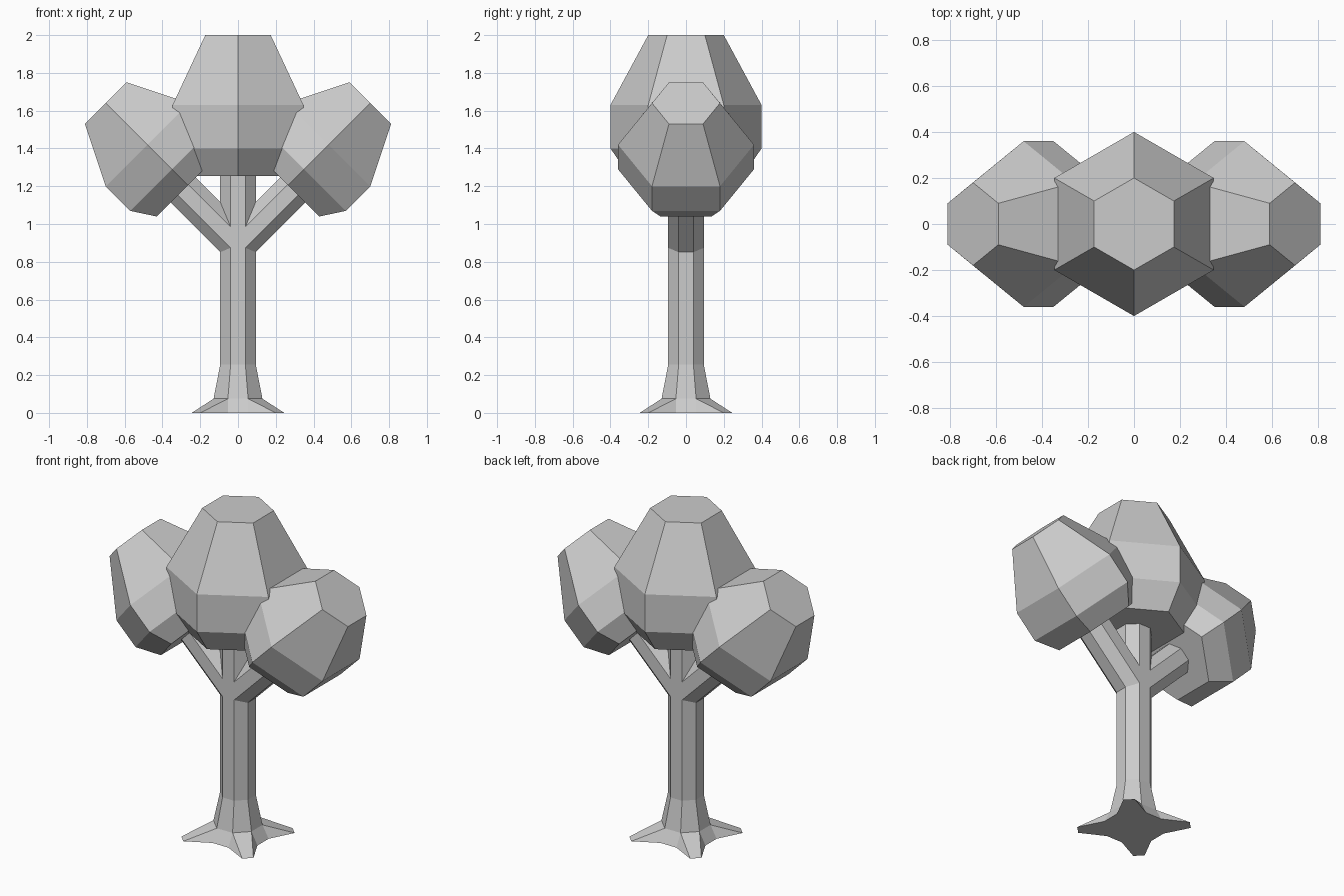
import bpy, bmesh, math
from mathutils import Matrix, Vector

cube = bpy.data.objects.get("Cube")
if cube:
    bpy.data.objects.remove(cube, do_unlink=True)

GREY = (0.6, 0.6, 0.6, 1)
mat = bpy.data.materials.new("plain_grey")
mat.use_nodes = True
mat.diffuse_color = GREY
mat.node_tree.nodes["Principled BSDF"].inputs["Base Color"].default_value = GREY


def finish(name, bm, matrix=None):
    if matrix:
        bm.transform(matrix)
    bmesh.ops.recalc_face_normals(bm, faces=bm.faces)
    mesh = bpy.data.meshes.new(name)
    bm.to_mesh(mesh)
    bm.free()
    mesh.materials.append(mat)
    obj = bpy.data.objects.new(name, mesh)
    bpy.context.collection.objects.link(obj)
    return obj


def add_ring(bm, sides, start, radius, z):
    step = 2 * math.pi / sides
    return [bm.verts.new((radius * math.cos(start + i * step),
                          radius * math.sin(start + i * step), z))
            for i in range(sides)]


def bridge(bm, low, high):
    n = len(low)
    for i in range(n):
        j = (i + 1) % n
        bm.faces.new((low[i], low[j], high[j], high[i]))


def loft(bm, profile, sides, start, cap_bottom=True):
    rings = [add_ring(bm, sides, start, r, z) for r, z in profile]
    for low, high in zip(rings, rings[1:]):
        bridge(bm, low, high)
    if cap_bottom:
        bm.faces.new(rings[0][::-1])
    bm.faces.new(rings[-1])
    return rings


def tilted(x, z, angle):
    return Matrix.Translation((x, 0, z)) @ Matrix.Rotation(angle, 4, "Y")


EIGHTH = math.pi / 8
WOOD = 0.102

# Trunk flaring into four diagonal roots
bm = bmesh.new()
rings = loft(bm, [(0.14, 0.075), (WOOD, 0.255), (WOOD, 1.35)], 8, EIGHTH, False)
flare = rings[0]
outline = []
for k in range(4):
    a, b, c = flare[2 * k], flare[2 * k + 1], flare[(2 * k + 2) % 8]
    turn = Matrix.Rotation(k * math.pi / 2, 3, "Z")
    foot_a, tip_a, tip_b, foot_b = [
        bm.verts.new(turn @ Vector(p)) for p in
        ((0.17, 0.054, 0), (0.245, 0.2, 0), (0.2, 0.245, 0), (0.054, 0.17, 0))]
    bm.faces.new((a, foot_a, tip_a))
    bm.faces.new((a, tip_a, tip_b, b))
    bm.faces.new((b, tip_b, foot_b))
    outline += [foot_a, tip_a, tip_b, foot_b]
for k in range(4):
    bm.faces.new((flare[2 * k + 1], outline[4 * k + 3],
                  outline[(4 * k + 4) % 16], flare[(2 * k + 2) % 8]))
bm.faces.new(outline[::-1])
finish("trunk", bm)

# Main crown
bm = bmesh.new()
loft(bm, [(0.3, 1.255), (0.4, 1.4), (0.4, 1.63), (0.2, 2)], 6, math.pi / 2)
finish("main_crown", bm)

# Side branches and their crowns, leaning out at 45 degrees
for side, label in ((1, "left"), (-1, "right")):
    lean = side * math.pi / 4
    bm = bmesh.new()
    loft(bm, [(WOOD, 0), (WOOD, 0.55)], 8, EIGHTH)
    finish(label + "_branch", bm, tilted(0, 0.89, lean))

    bm = bmesh.new()
    loft(bm, [(0.27, 0), (0.36, 0.12), (0.36, 0.304), (0.18, 0.615)], 6, math.pi / 2)
    finish(label + "_crown", bm, tilted(side * 0.265, 1.205, lean))
